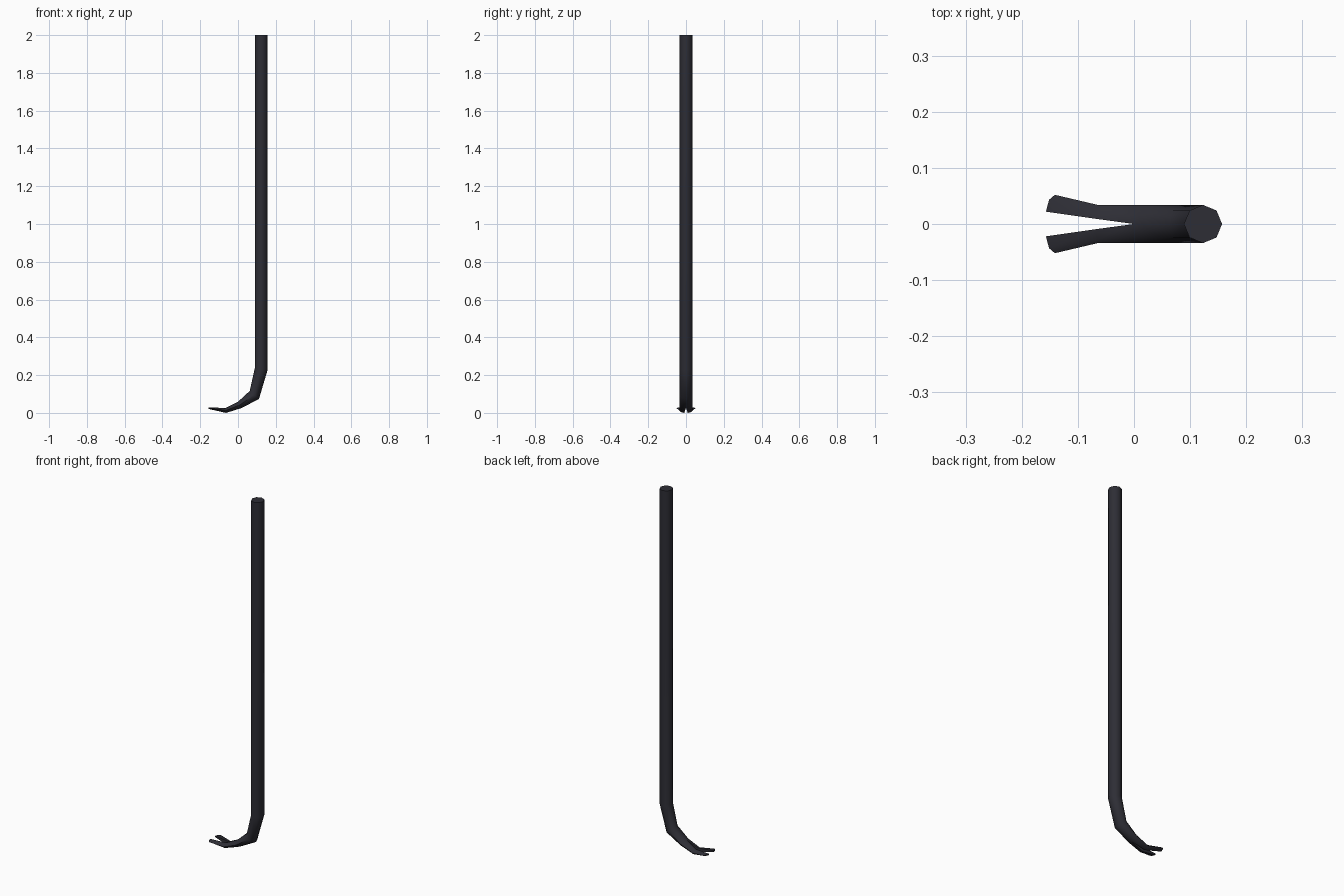
import bpy, bmesh, math
from mathutils import Vector

if "Cube" in bpy.data.objects:
    bpy.data.objects.remove(bpy.data.objects["Cube"])

# dark steel
steel = bpy.data.materials.new("dark_steel")
steel.diffuse_color = (0.027, 0.027, 0.036, 1)
steel.use_nodes = True
steel.node_tree.nodes["Principled BSDF"].inputs["Base Color"].default_value = steel.diffuse_color

# stations along the bar: inner (x, z), outer (x, z), near y, far y, tip sweep in x
stations = [
    ((0.089, 2.00), (0.157, 2.00), 0.0, 0.034, 0.0),
    ((0.089, 0.237), (0.157, 0.228), 0.0, 0.034, 0.0),
    ((0.062, 0.116), (0.111, 0.074), 0.0, 0.034, 0.0),
    ((0.000, 0.059), (0.020, 0.026), 0.0, 0.034, 0.0),
    ((-0.066, 0.026), (-0.063, 0.0), 0.009, 0.034, 0.0),
    ((-0.157, 0.029), (-0.157, 0.021), 0.022, 0.052, 0.016),
]
SPLIT = 3  # claw slot starts at this station


def half_ring(bm, st, side):
    a, b = Vector(st[0]), Vector(st[1])
    near, far, sweep = st[2:]
    ring = []
    for i in range(5):
        t = math.pi * i / 4
        p = (a + b) / 2 + (a - b) / 2 * math.cos(t)
        s = math.sin(t)
        y = near + (far - near) * s
        ring.append(bm.verts.new((p.x + sweep * s ** 3, side * y, p.y)))
    return ring


# bar with forked claw: two mirrored halves of an eight-sided section
bm = bmesh.new()
for side in (-1, 1):
    rings = [half_ring(bm, st, side) for st in stations]
    for k, (r, q) in enumerate(zip(rings, rings[1:])):
        for i in range(4):
            bm.faces.new((r[i], r[i + 1], q[i + 1], q[i]))
        if k >= SPLIT:
            bm.faces.new((r[4], r[0], q[0], q[4]))
    bm.faces.new(rings[0])
    bm.faces.new(rings[-1])
bmesh.ops.remove_doubles(bm, verts=bm.verts, dist=0.0005)
bmesh.ops.recalc_face_normals(bm, faces=bm.faces)
mesh = bpy.data.meshes.new("crowbar")
bm.to_mesh(mesh)
bm.free()
mesh.materials.append(steel)
bar = bpy.data.objects.new("crowbar", mesh)
bpy.context.collection.objects.link(bar)
bpy.context.view_layer.objects.active = bar
bar.select_set(True)
bpy.ops.object.shade_smooth_by_angle(angle=math.radians(50))
